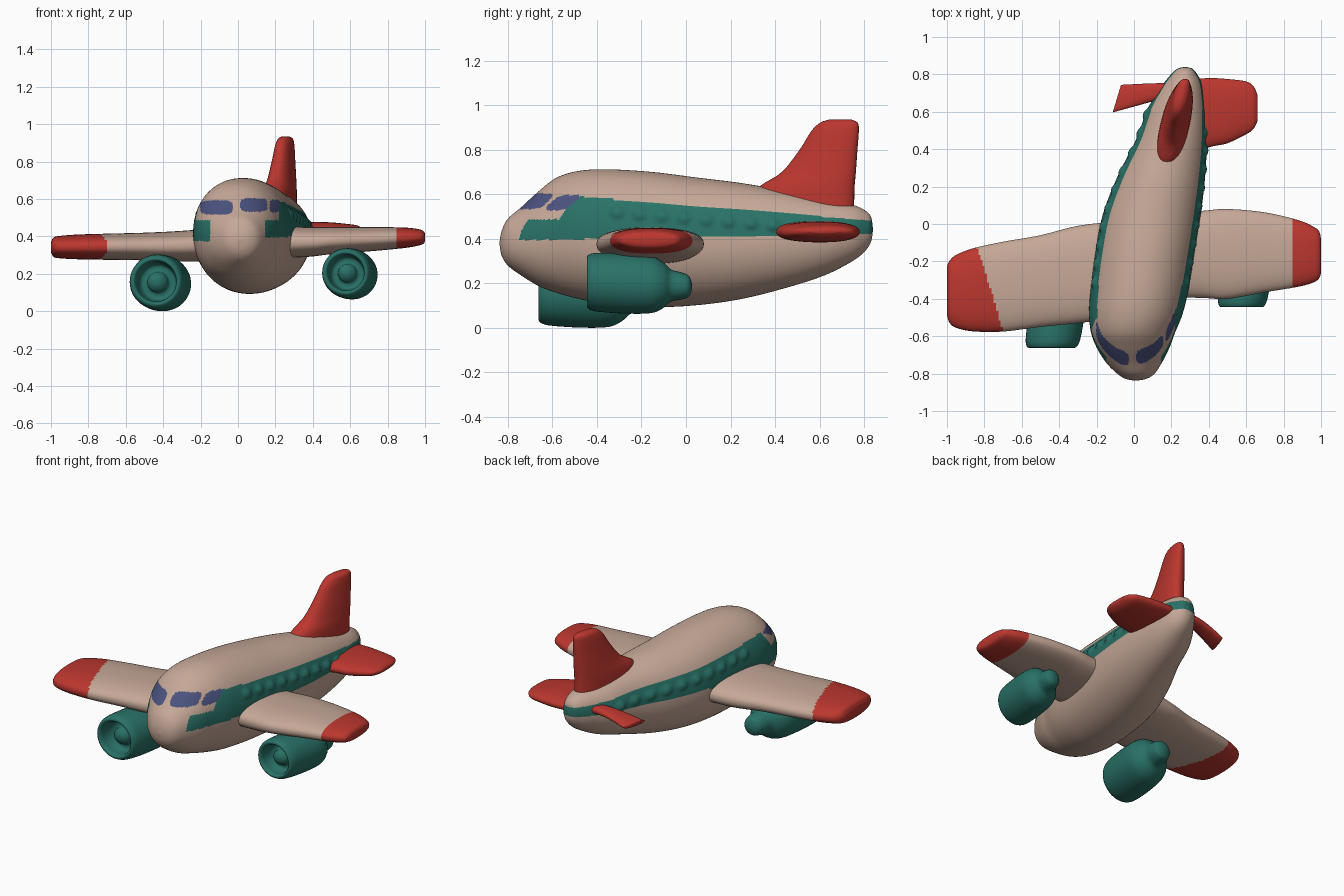
import bpy, bmesh, math
from mathutils import Vector

if "Cube" in bpy.data.objects:
    bpy.data.objects.remove(bpy.data.objects["Cube"])


def material(name, rgb):
    m = bpy.data.materials.new(name)
    m.diffuse_color = (*rgb, 1)
    m.use_nodes = True
    m.node_tree.nodes["Principled BSDF"].inputs["Base Color"].default_value = m.diffuse_color
    return m


BEIGE = material("beige", (0.56, 0.39, 0.31))
RED = material("red", (0.50, 0.038, 0.028))
TEAL = material("teal", (0.022, 0.165, 0.135))
BLUE = material("window_blue", (0.07, 0.085, 0.21))


def spline(rows, steps):
    """Catmull-Rom through rows of numbers."""
    out = []
    n = len(rows)
    for i in range(n - 1):
        p = [rows[max(i - 1, 0)], rows[i], rows[i + 1], rows[min(i + 2, n - 1)]]
        for s in range(steps):
            t = s / steps
            out.append([0.5 * (2 * b + (c - a) * t + (2 * a - 5 * b + 4 * c - d) * t * t
                               + (3 * b - a - 3 * c + d) * t ** 3)
                        for a, b, c, d in zip(*p)])
    out.append(list(rows[-1]))
    return out


def loft(name, sections, mats, rule=None, steps=8, sides=48, power=2.0, bump=None):
    """Skin superellipse sections, each given as (centre, half axis u, half axis v)."""
    rows = spline([[*c, *u, *v] for c, u, v in sections], steps)
    bm = bmesh.new()
    rings = []
    for r in rows:
        c, u, v = Vector(r[:3]), Vector(r[3:6]), Vector(r[6:])
        ring = []
        for k in range(sides):
            a = 2 * math.pi * k / sides
            cu, sv = math.cos(a), math.sin(a)
            cu = math.copysign(abs(cu) ** (2 / power), cu)
            sv = math.copysign(abs(sv) ** (2 / power), sv)
            co = c + u * cu + v * sv
            if bump:
                co.x += bump(co, c)
            ring.append(bm.verts.new(co))
        rings.append(ring)
    for a, b in zip(rings, rings[1:]):
        for k in range(sides):
            j = (k + 1) % sides
            bm.faces.new((a[k], a[j], b[j], b[k]))
    bm.faces.new(rings[0])
    bm.faces.new(rings[-1])
    bmesh.ops.recalc_face_normals(bm, faces=bm.faces)
    for f in bm.faces:
        f.smooth = True
        if rule:
            f.material_index = rule(f.calc_center_median())
    me = bpy.data.meshes.new(name)
    bm.to_mesh(me)
    bm.free()
    for m in mats:
        me.materials.append(m)
    ob = bpy.data.objects.new(name, me)
    bpy.context.collection.objects.link(ob)
    return ob


# Fuselage: y, centre x, half width, bottom z, top z
body = [(-.838, .01, .001, .379, .381), (-.828, .01, .055, .325, .435), (-.80, .01, .10, .28, .49),
        (-.74, .0, .15, .235, .542), (-.66, -.005, .195, .187, .615), (-.58, -.005, .225, .157, .675),
        (-.48, .01, .25, .13, .705), (-.35, .03, .262, .105, .712), (-.15, .06, .267, .093, .70),
        (.05, .095, .262, .102, .675), (.25, .145, .235, .13, .65), (.45, .20, .19, .18, .615),
        (.62, .23, .155, .235, .58), (.74, .258, .108, .295, .555), (.80, .268, .07, .34, .53),
        (.83, .272, .04, .385, .50), (.84, .273, .001, .44, .442)]
cockpit = [(-.115, .555, .087, .038), (.085, .568, .072, .036), (.195, .562, .026, .034)]


def stripe_top(y):
    if y < -.5:
        return .487 + .1 * min(max((y + .57) / .07, 0), 1)
    return .592 - .083 * (y + .5)


def body_colour(c):
    if c.y < -.48:
        for x, z, a, b in cockpit:
            if ((c.x - x) / a) ** 4 + ((c.z - z) / b) ** 4 < 1:
                return 2
    low = .40 + .018 * (c.y + .4) - (.02 if c.x < 0 and c.y < 0 else 0)
    on_side = c.y > -.5 or c.x > .145 or c.x < -.148
    return 1 if on_side and low < c.z < stripe_top(c.y) else 0


def window_bump(co, c):
    """Raised cabin windows along the stripe."""
    if not -.36 < co.y < .66:
        return 0
    dy = ((co.y + .36) % .1 - .05) / .036
    dz = (co.z - stripe_top(co.y) + .055) / .035
    d = dy * dy + dz * dz
    return math.copysign(.016 * (1 - d), co.x - c.x) if d < 1 else 0


loft("fuselage", [((cx, y, (b + t) / 2), (w, 0, 0), (0, 0, (t - b) / 2)) for y, cx, w, b, t in body],
     [BEIGE, TEAL, BLUE], body_colour, steps=14, sides=180, power=2.1, bump=window_bump)


def wing(name, rows, mats, rule=None, steps=10):
    """Rows: x, leading y, trailing y, bottom z, top z, skew."""
    return loft(name, [((x, (a + b) / 2, (lo + hi) / 2), (sk, (b - a) / 2, 0), (0, 0, (hi - lo) / 2))
                       for x, a, b, lo, hi, sk in rows], mats, rule, steps=steps, sides=64, power=2.35)


# Main wings with red tips
wing("left_wing", [(-.05, -.50, .02, .27, .45, 0), (-.3, -.53, -.01, .265, .43, 0),
                   (-.5, -.55, -.06, .272, .42, 0), (-.7, -.575, -.095, .275, .415, 0),
                   (-.86, -.574, -.13, .278, .41, 0), (-.95, -.555, -.165, .283, .403, 0),
                   (-.985, -.53, -.195, .29, .395, 0), (-1, -.49, -.225, .315, .37, 0)],
     [BEIGE, RED], lambda c: int(c.x < -.70 - .31 * (c.y + .57)), steps=14)
wing("right_wing", [(.1, -.39, .05, .28, .46, 0), (.36, -.395, .07, .29, .45, 0),
                    (.5, -.40, .08, .305, .45, 0), (.7, -.365, .062, .32, .45, 0),
                    (.88, -.335, .02, .337, .448, 0), (.96, -.312, -.015, .35, .44, 0),
                    (.99, -.29, -.04, .36, .43, 0), (1, -.26, -.08, .375, .415, 0)],
     [BEIGE, RED], lambda c: int(c.x > .85), steps=14)

# Tailplanes
wing("left_tailplane", [(.25, .69, .755, .43, .49, 0), (.1, .655, .752, .425, .475, 0),
                        (0, .625, .748, .405, .45, .01), (-.075, .602, .745, .385, .422, .02),
                        (-.092, .596, .742, .388, .415, .022)], [RED])
wing("right_tailplane", [(.25, .36, .77, .39, .48, 0), (.4, .41, .78, .385, .478, 0),
                         (.5, .432, .775, .385, .475, 0), (.6, .48, .762, .395, .465, 0),
                         (.64, .51, .735, .408, .458, 0), (.66, .55, .69, .425, .445, 0)], [RED])

# Tail fin: z, front y, rear y, half thickness
fin = [(.53, .25, .755, .08), (.63, .325, .757, .076), (.70, .43, .763, .066), (.80, .51, .77, .054),
       (.88, .56, .776, .045), (.92, .60, .772, .035), (.935, .64, .745, .015)]
loft("tail_fin", [((.175 + .22 * ((a + b) / 2 - .33), (a + b) / 2, z), (.11 * (b - a), (b - a) / 2, 0), (h, 0, 0))
                  for z, a, b, h in fin], [RED], power=2.3)

# Engines: distance along axis, radius (from hub, around the lip, to the tail cone)
profile = [(.03, .001), (.035, .025), (.055, .05), (.085, .06), (.085, .09), (.05, .104), (.015, .108),
           (0, .12), (.012, .137), (.06, .147), (.2, .15), (.32, .142), (.38, .115), (.42, .08),
           (.47, .068), (.505, .055), (.52, .03), (.525, .001)]


def engine(name, x, y, z, size, length):
    loft(name, [((x + .15 * t * length, y + t * length, z - .04 * t), (r * size, 0, 0), (0, 0, r * size))
                for t, r in profile], [TEAL], steps=5)


engine("left_engine", -.44, -.662, .159, 1.0, .98)
engine("right_engine", .575, -.445, .207, .9, .9)
